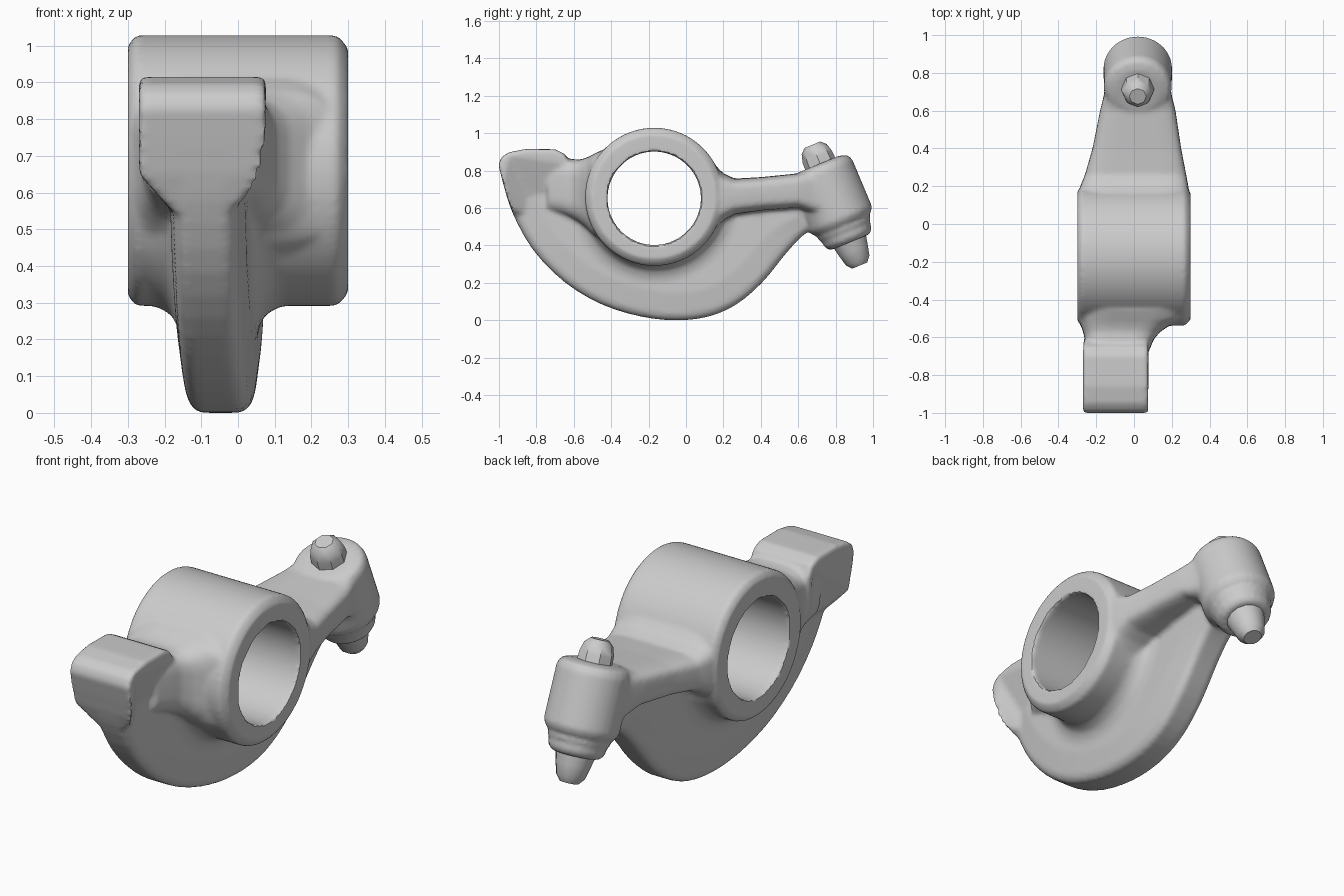
import bpy, bmesh
from math import cos, sin, pi, radians, copysign
from mathutils import Vector

if "Cube" in bpy.data.objects:
    bpy.data.objects.remove(bpy.data.objects["Cube"])


def finish(name, bm, angle=35):
    bmesh.ops.remove_doubles(bm, verts=bm.verts, dist=1e-5)
    bmesh.ops.recalc_face_normals(bm, faces=bm.faces)
    mesh = bpy.data.meshes.new(name)
    bm.to_mesh(mesh)
    bm.free()
    ob = bpy.data.objects.new(name, mesh)
    bpy.context.collection.objects.link(ob)
    bpy.ops.object.select_all(action='DESELECT')
    ob.select_set(True)
    bpy.context.view_layer.objects.active = ob
    bpy.ops.object.shade_smooth_by_angle(angle=radians(angle))
    return ob


def bridge(bm, rings, loop=False):
    """Skin a list of closed vertex rings; cap the ends unless they loop."""
    n = len(rings[0])
    for a, b in zip(rings, rings[1:] + (rings[:1] if loop else [])):
        for i in range(n):
            j = (i + 1) % n
            bm.faces.new((a[i], a[j], b[j], b[i]))
    if not loop:
        bm.faces.new(rings[0])
        bm.faces.new(rings[-1])


def lathe(name, profile, origin, axis, u, sides, tube=False):
    """Revolve (distance along axis, radius) points."""
    bm = bmesh.new()
    o, a, u = Vector(origin), Vector(axis).normalized(), Vector(u)
    v = a.cross(u)
    rings = [[bm.verts.new(o + a * t + (u * cos(k * 2 * pi / sides) + v * sin(k * 2 * pi / sides)) * r)
              for k in range(sides)] for t, r in profile]
    bridge(bm, rings, tube)
    return finish(name, bm)


def loft(name, sections, power=0.45, n=32):
    """Rounded box sections (y, x0, x1, z0, z1) skinned along y."""
    bm = bmesh.new()
    rings = []
    for y, x0, x1, z0, z1 in sections:
        ring = []
        for k in range(n):
            c, s = cos(2 * pi * k / n), sin(2 * pi * k / n)
            ring.append(bm.verts.new(((x0 + x1) / 2 + (x1 - x0) / 2 * copysign(abs(c) ** power, c), y,
                                      (z0 + z1) / 2 + (z1 - z0) / 2 * copysign(abs(s) ** power, s))))
        rings.append(ring)
    bridge(bm, rings)
    return finish(name, bm)


def smooth_curve(pts, steps=3):
    p = [Vector(q) for q in pts]
    p = [2 * p[0] - p[1]] + p + [2 * p[-1] - p[-2]]
    out = []
    for i in range(1, len(p) - 2):
        a, b, c, d = p[i - 1:i + 3]
        for k in range(steps):
            t = k / steps
            out.append(0.5 * (2 * b + (c - a) * t + (2 * a - 5 * b + 4 * c - d) * t ** 2
                              + (3 * b - a - 3 * c + d) * t ** 3))
    return out + [Vector(pts[-1])]


def skew(bm):
    """The web leans slightly sideways from the pad to the arm."""
    for v in bm.verts:
        v.co.x += -0.05 + 0.05 * (v.co.y + 0.1)


CY, CZ = -0.17, 0.66
hub_centre = Vector((CY, CZ))
cast = []

# Bearing hub: chamfered tube, bore a touch below centre
hub = lathe("hub", [(-0.30, 0.25), (-0.30, 0.342), (-0.278, 0.369), (0.27, 0.369),
                    (0.30, 0.335), (0.30, 0.25)], (0, CY, CZ), (1, 0, 0), (0, 1, 0), 64, True)
for v in hub.data.vertices:
    if (Vector(v.co.yz) - hub_centre).length < 0.26:
        v.co.z -= 0.008
cast.append(hub)

# Crescent web hanging below the hub, with a rounded outer rim
outer = smooth_curve([(-0.97, 0.72), (-0.93, 0.58), (-0.82, 0.38), (-0.65, 0.205), (-0.45, 0.085),
                      (-0.24, 0.02), (-0.05, 0.0), (0.12, 0.02), (0.27, 0.085), (0.41, 0.205),
                      (0.52, 0.34), (0.60, 0.43), (0.66, 0.48), (0.72, 0.52)])
inner = [(CY + 0.31 * cos(radians(a)), CZ + 0.31 * sin(radians(a))) for a in range(-5, -176, -10)]
rim = [(0.058, 0.0), (0.076, 0.015), (0.086, 0.035), (0.102, 0.15)]
bm = bmesh.new()
rings = []
for x, inset in [(-x, i) for x, i in rim[::-1]] + rim:
    ring = [p + (hub_centre - p).normalized() * inset for p in outer]
    ring += [(0.72, 0.68), (0.25, 0.68)] + inner + [(-0.6, 0.72)]
    rings.append([bm.verts.new((x, y, z)) for y, z in ring])
bridge(bm, rings)
skew(bm)
cast.append(finish("web", bm))

# Concave fillet where the web meets the hub
half = [(0.21, 0.33), (0.21, 0.362), (0.16, 0.374), (0.125, 0.395), (0.108, 0.43), (0.100, 0.47)]
section = [(-x, r) for x, r in half] + half[::-1]
bm = bmesh.new()
rings = []
for a in range(185, 351, 5):
    c, s = cos(radians(a)), sin(radians(a))
    rings.append([bm.verts.new((x, CY + r * c, CZ + r * s)) for x, r in section])
bridge(bm, rings)
skew(bm)
cast.append(finish("web_fillet", bm))

# Front pad with rounded rims, narrowing underneath towards the web
outline = [(-1.003, 0.83), (-0.988, 0.87), (-0.95, 0.897), (-0.86, 0.915), (-0.7, 0.914), (-0.65, 0.89),
           (-0.62, 0.84), (-0.61, 0.65), (-0.63, 0.60), (-0.68, 0.55), (-0.8, 0.53), (-0.91, 0.54),
           (-0.935, 0.60), (-0.955, 0.65), (-0.98, 0.74)]
bm = bmesh.new()
bridge(bm, [[bm.verts.new((x, y, z)) for y, z in outline] for x in (-0.27, 0.076)])
rims = [e for e in bm.edges if abs(e.verts[0].co.x - e.verts[1].co.x) < 1e-6]
bmesh.ops.bevel(bm, geom=rims, offset=0.016, segments=2, profile=0.5, affect='EDGES')
for v in bm.verts:
    f = min(1, max(0, (0.64 - v.co.z) / 0.10))
    v.co.x = -0.1 + (v.co.x + 0.1) * (1 - 0.6 * f)
cast.append(finish("front_pad", bm))

# Flared neck from the pad into the hub
cast.append(loft("front_neck", [
    (-0.74, -0.255, 0.05, 0.58, 0.85), (-0.66, -0.258, 0.085, 0.56, 0.87),
    (-0.61, -0.26, 0.105, 0.54, 0.862), (-0.57, -0.27, 0.14, 0.52, 0.858),
    (-0.53, -0.285, 0.20, 0.49, 0.87), (-0.50, -0.295, 0.27, 0.46, 0.885),
    (-0.45, -0.295, 0.295, 0.42, 0.91)], 0.5))

# Tapered rear arm
cast.append(loft("rear_arm", [
    (0.13, -0.292, 0.292, 0.44, 0.87), (0.16, -0.292, 0.292, 0.49, 0.825),
    (0.20, -0.285, 0.288, 0.53, 0.785), (0.26, -0.26, 0.277, 0.565, 0.757),
    (0.40, -0.22, 0.25, 0.585, 0.765), (0.60, -0.18, 0.22, 0.60, 0.785),
    (0.68, -0.16, 0.20, 0.57, 0.81), (0.76, -0.15, 0.19, 0.54, 0.84)]))

# Tilted boss and collar at the end of the arm
top, down, side = (0.02, 0.715, 0.81), (0, 0.38, -0.92), (1, 0, 0)
cast.append(lathe("boss", [(-0.025, 0.12), (-0.012, 0.165), (0.02, 0.18), (0.29, 0.182), (0.32, 0.165)],
                  top, down, side, 40))
cast.append(lathe("collar", [(0.28, 0.15), (0.35, 0.152), (0.365, 0.14), (0.40, 0.137), (0.425, 0.115)],
                  top, down, side, 20))

# Fuse the cast parts into one skin with soft blends
bpy.ops.object.select_all(action='DESELECT')
for ob in cast:
    ob.select_set(True)
bpy.context.view_layer.objects.active = hub
bpy.ops.object.join()
hub.name = "rocker_casting"
remesh = hub.modifiers.new("fuse", 'REMESH')
remesh.mode, remesh.voxel_size = 'VOXEL', 0.012
soften = hub.modifiers.new("soften", 'SMOOTH')
soften.factor, soften.iterations = 0.5, 5
for m in ("fuse", "soften"):
    bpy.ops.object.modifier_apply(modifier=m)
bpy.ops.object.shade_smooth_by_angle(angle=radians(40))

# Adjusting screw ends
lathe("screw_tip", [(0.41, 0.098), (0.47, 0.085), (0.53, 0.07), (0.56, 0.045)], top, down, side, 14)
lathe("screw_head", [(0.02, 0.088), (-0.06, 0.085), (-0.105, 0.072), (-0.13, 0.045)],
      (0.02, 0.725, 0.818), down, side, 8)
